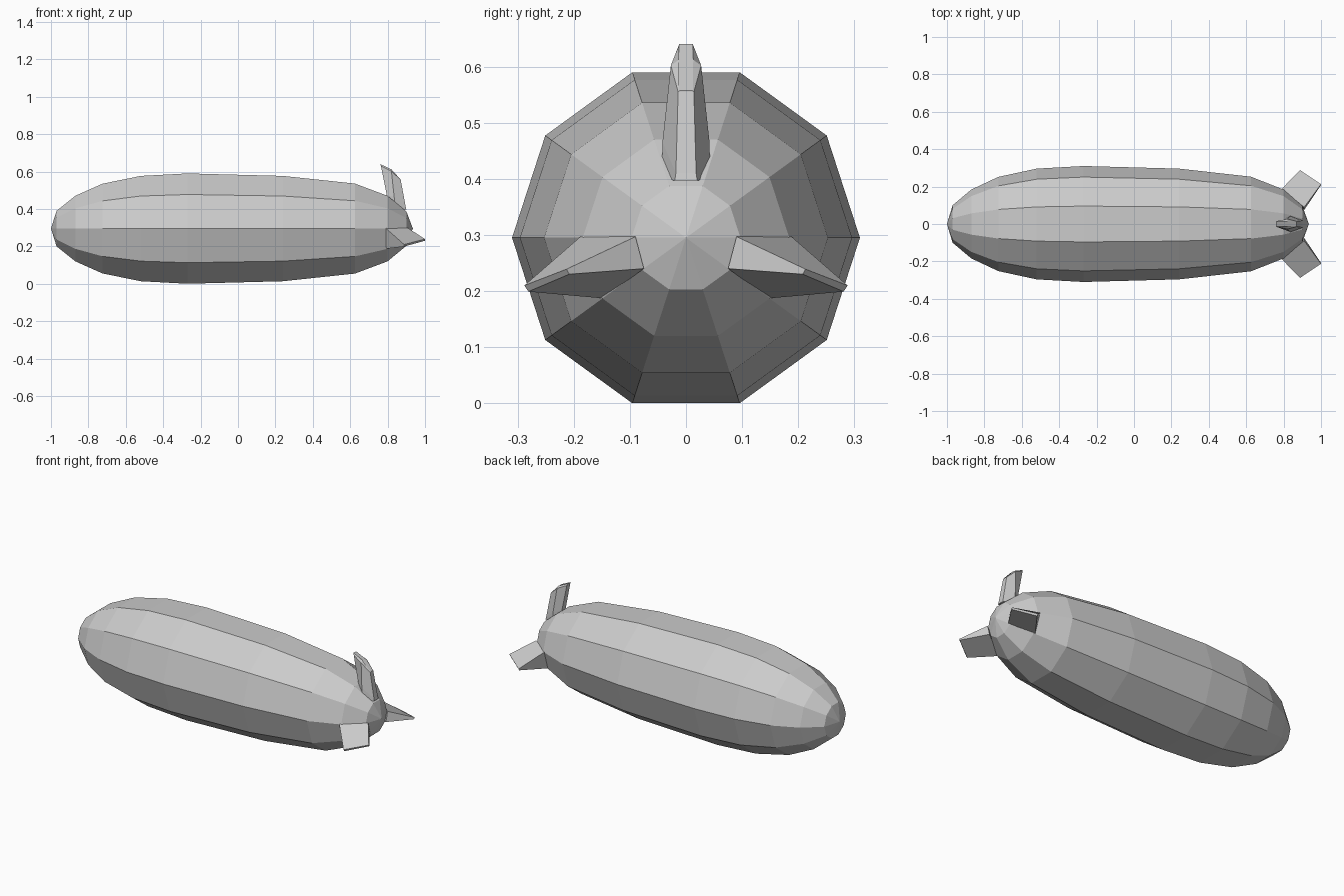
import bpy, bmesh
from math import cos, sin, tau

if "Cube" in bpy.data.objects:
    bpy.data.objects.remove(bpy.data.objects["Cube"])

ZC = 0.295  # hull axis height


def finish(name, bm):
    bmesh.ops.recalc_face_normals(bm, faces=bm.faces)
    me = bpy.data.meshes.new(name)
    bm.to_mesh(me)
    bm.free()
    ob = bpy.data.objects.new(name, me)
    bpy.context.collection.objects.link(ob)
    return ob


def loft(name, sections, start=None, end=None):
    """Skin closed sections; close the ends with a point or a flat cap."""
    bm = bmesh.new()
    rings = [[bm.verts.new(p) for p in s] for s in sections]
    n = len(rings[0])
    for a, b in zip(rings, rings[1:]):
        for i in range(n):
            j = (i + 1) % n
            bm.faces.new((a[i], a[j], b[j], b[i]))
    for ring, tip in ((rings[0], start), (rings[-1], end)):
        if tip is None:
            bm.faces.new(ring)
        else:
            t = bm.verts.new(tip)
            for i in range(n):
                bm.faces.new((ring[i], ring[(i + 1) % n], t))
    return finish(name, bm)


# Ten-sided envelope: (x, radius)
profile = [(-0.97, 0.10), (-0.87, 0.184), (-0.725, 0.252), (-0.52, 0.296),
           (-0.27, 0.31), (0.24, 0.296), (0.625, 0.253), (0.80, 0.184),
           (0.90, 0.097)]
loft("envelope",
     [[(x, r * cos(tau * i / 10), ZC + r * sin(tau * i / 10)) for i in range(10)]
      for x, r in profile],
     start=(-1.0, 0, ZC), end=(0.935, 0, ZC))


# Upright tail fin: each section is (x, z, half thickness) lead, middle, trail
def fin_section(pts):
    return ([(x, h, z) for x, z, h in pts] +
            [(x, -h, z) for x, z, h in reversed(pts)])


loft("upper_fin", [
    fin_section([(0.795, 0.45, 0.018), (0.84, 0.40, 0.043), (0.90, 0.397, 0.02)]),
    fin_section([(0.795, 0.475, 0.018), (0.835, 0.465, 0.042), (0.897, 0.41, 0.018)]),
    fin_section([(0.764, 0.63, 0.016), (0.82, 0.602, 0.027), (0.87, 0.555, 0.014)]),
    fin_section([(0.76, 0.64, 0.012), (0.82, 0.612, 0.013), (0.87, 0.557, 0.012)]),
])

# Swept, drooping side fins: root and tip sections, mirrored
root = [(0.79, 0.188, 0.297), (0.91, 0.09, 0.297),
        (0.91, 0.075, 0.24), (0.79, 0.148, 0.187)]
tip = [(0.888, 0.288, 0.21), (1.0, 0.213, 0.239),
       (1.0, 0.208, 0.23), (0.888, 0.281, 0.199)]
for side, s in (("right", -1), ("left", 1)):
    loft(side + "_side_fin", [[(x, s * y, z) for x, y, z in q] for q in (root, tip)])
